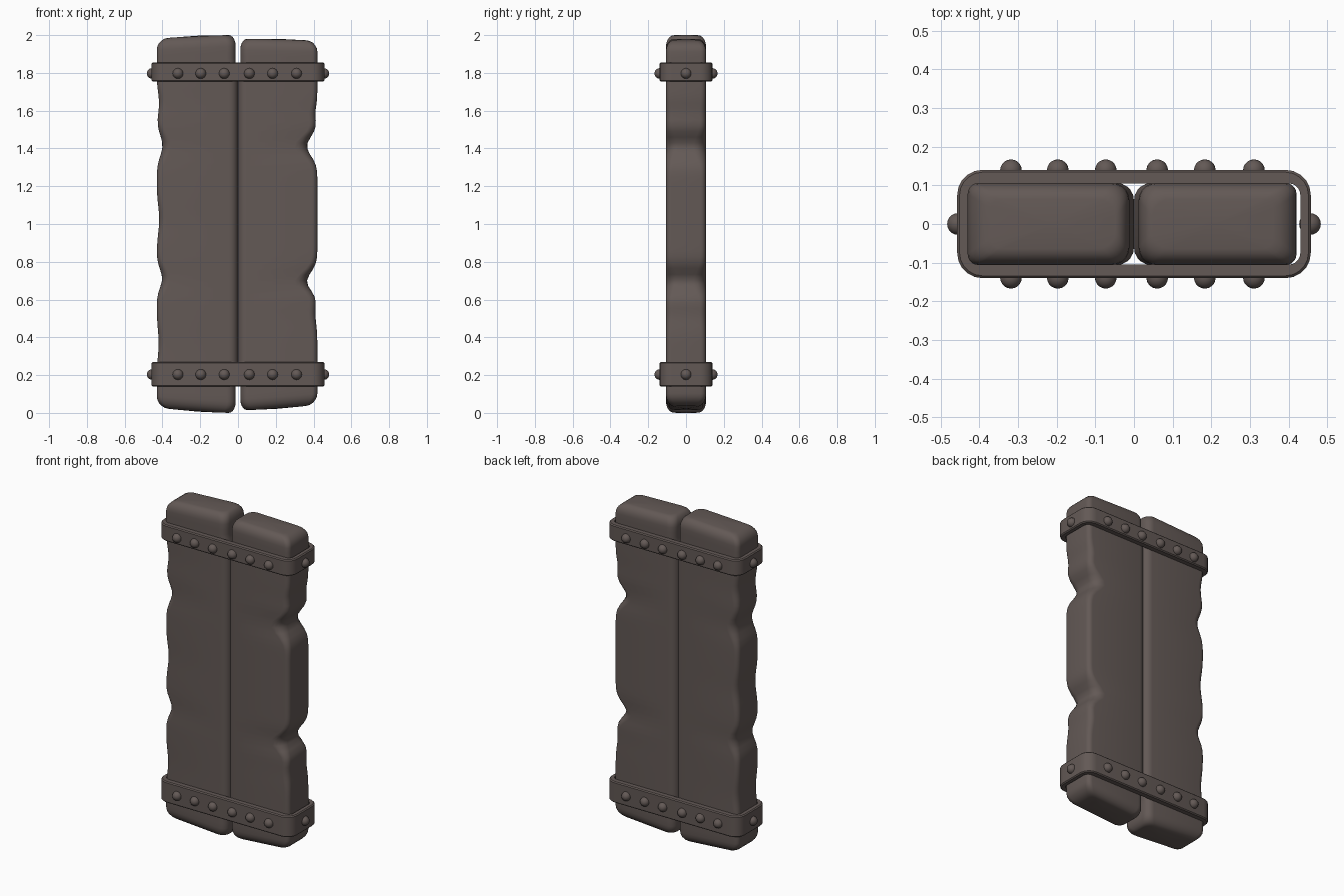
import bpy, bmesh, math
from mathutils import Vector

cube = bpy.data.objects.get("Cube")
if cube:
    bpy.data.objects.remove(cube, do_unlink=True)

mat = bpy.data.materials.new("dark brown wood")
mat.use_nodes = True
COLOUR = (0.125, 0.1, 0.092, 1)
mat.diffuse_color = COLOUR
mat.node_tree.nodes["Principled BSDF"].inputs["Base Color"].default_value = COLOUR


def finish(bm, name, angle=40):
    bmesh.ops.recalc_face_normals(bm, faces=bm.faces)
    mesh = bpy.data.meshes.new(name)
    bm.to_mesh(mesh)
    bm.free()
    mesh.materials.append(mat)
    ob = bpy.data.objects.new(name, mesh)
    bpy.context.collection.objects.link(ob)
    bpy.ops.object.select_all(action='DESELECT')
    ob.select_set(True)
    bpy.context.view_layer.objects.active = ob
    bpy.ops.object.shade_smooth_by_angle(angle=math.radians(angle))
    return ob


def rounded_rect(x0, x1, y, r0, r1, steps=5):
    """Outline with corner radius r0 on the x0 side and r1 on the x1 side."""
    pts = []
    for cx, sx, sy, r, start in ((x1, 1, 1, r1, 0), (x0, -1, 1, r0, 90),
                                 (x0, -1, -1, r0, 180), (x1, 1, -1, r1, 270)):
        for i in range(steps + 1):
            a = math.radians(start + 90 * i / steps)
            pts.append((cx - sx * r + r * math.cos(a), sy * (y - r) + r * math.sin(a)))
    return pts


def bridge(bm, a, b):
    n = len(a)
    for i in range(n):
        bm.faces.new((a[i], a[(i + 1) % n], b[(i + 1) % n], b[i]))


# Planks: lofted sections with worn notches in the outer edge
def plank(name, side, width, notches, bottom, top):
    bm = bmesh.new()
    end = 0.06
    levels = []
    for i in range(6):
        a = math.pi / 2 * i / 5
        levels.append((end * (1 - math.sin(a)), end * (1 - math.cos(a))))
    levels = [(z, inset) for inset, z in levels]
    low = [(z, inset) for z, inset in levels]
    middle = [(end + (2 - 2 * end) * i / 60, 0) for i in range(1, 60)]
    high = [(2 - z, inset) for z, inset in reversed(low)]
    rings = []
    for z, inset in low + middle + high:
        wear = sum(d * math.exp(-((z - c) / w) ** 2) for c, d, w in notches)
        outer = width - wear - inset
        gap = 0.012 if z < 0.17 or z > 1.83 else 0
        inner = gap + inset * 0.6
        depth = 0.106 - inset * 0.7
        ring = []
        for x, y in rounded_rect(inner, outer, depth, 0.045, 0.028 + wear * 0.7):
            u = x / width
            zb = bottom[0] + (bottom[1] - bottom[0]) * u ** 2
            zt = top[0] + (top[1] - top[0]) * u ** 2
            ring.append(bm.verts.new((side * x, y, zb + (zt - zb) * z / 2)))
        if rings:
            bridge(bm, rings[-1], ring)
        rings.append(ring)
    # Slightly domed end caps
    for ring, lift in ((rings[0], -0.004), (rings[-1], 0.004)):
        mid = sum((v.co for v in ring), Vector()) / len(ring)
        centre = bm.verts.new(mid + Vector((0, 0, lift)))
        for i in range(len(ring)):
            bm.faces.new((ring[i], ring[(i + 1) % len(ring)], centre))
    finish(bm, name, 60)


plank("right_plank", -1, 0.43,
      ((1.42, 0.03, 0.08), (1.02, 0.013, 0.1), (0.7, 0.028, 0.07),
       (0.35, 0.01, 0.1), (1.65, 0.012, 0.08)),
      (0.0, 0.03), (2.0, 1.98))
plank("left_plank", 1, 0.42,
      ((1.42, 0.055, 0.075), (0.68, 0.055, 0.07), (1.6, 0.01, 0.06), (0.5, 0.01, 0.08)),
      (0.015, 0.045), (1.98, 1.97))


# Bands: hollow straps around both planks
def band(name, z0, z1):
    bm = bmesh.new()
    bevel = 0.006
    loops = []
    for x, y, r, z in ((0.43, 0.105, 0.03, z0), (0.457 - bevel, 0.14 - bevel, 0.06, z0),
                       (0.457, 0.14, 0.065, z0 + bevel), (0.457, 0.14, 0.065, z1 - bevel),
                       (0.457 - bevel, 0.14 - bevel, 0.06, z1), (0.43, 0.105, 0.03, z1)):
        loops.append([bm.verts.new((px, py, z)) for px, py in rounded_rect(-x, x, y, r, r)])
    for i in range(len(loops)):
        bridge(bm, loops[i - 1], loops[i])
    finish(bm, name)


# Rivets: round heads on all four sides of each band
def rivets(name, z):
    bm = bmesh.new()
    spots = [(x, s * 0.139) for x in (-0.318, -0.197, -0.073, 0.06, 0.183, 0.31) for s in (-1, 1)]
    spots += [(-0.455, 0), (0.455, 0)]
    for x, y in spots:
        ball = bmesh.ops.create_icosphere(bm, subdivisions=3, radius=0.028)
        bmesh.ops.translate(bm, verts=ball["verts"], vec=(x, y, z))
    finish(bm, name, 60)


for label, low, high in (("lower", 0.14, 0.27), ("upper", 1.755, 1.855)):
    band(label + "_band", low, high)
    rivets(label + "_rivets", 0.203 if label == "lower" else 1.797)
